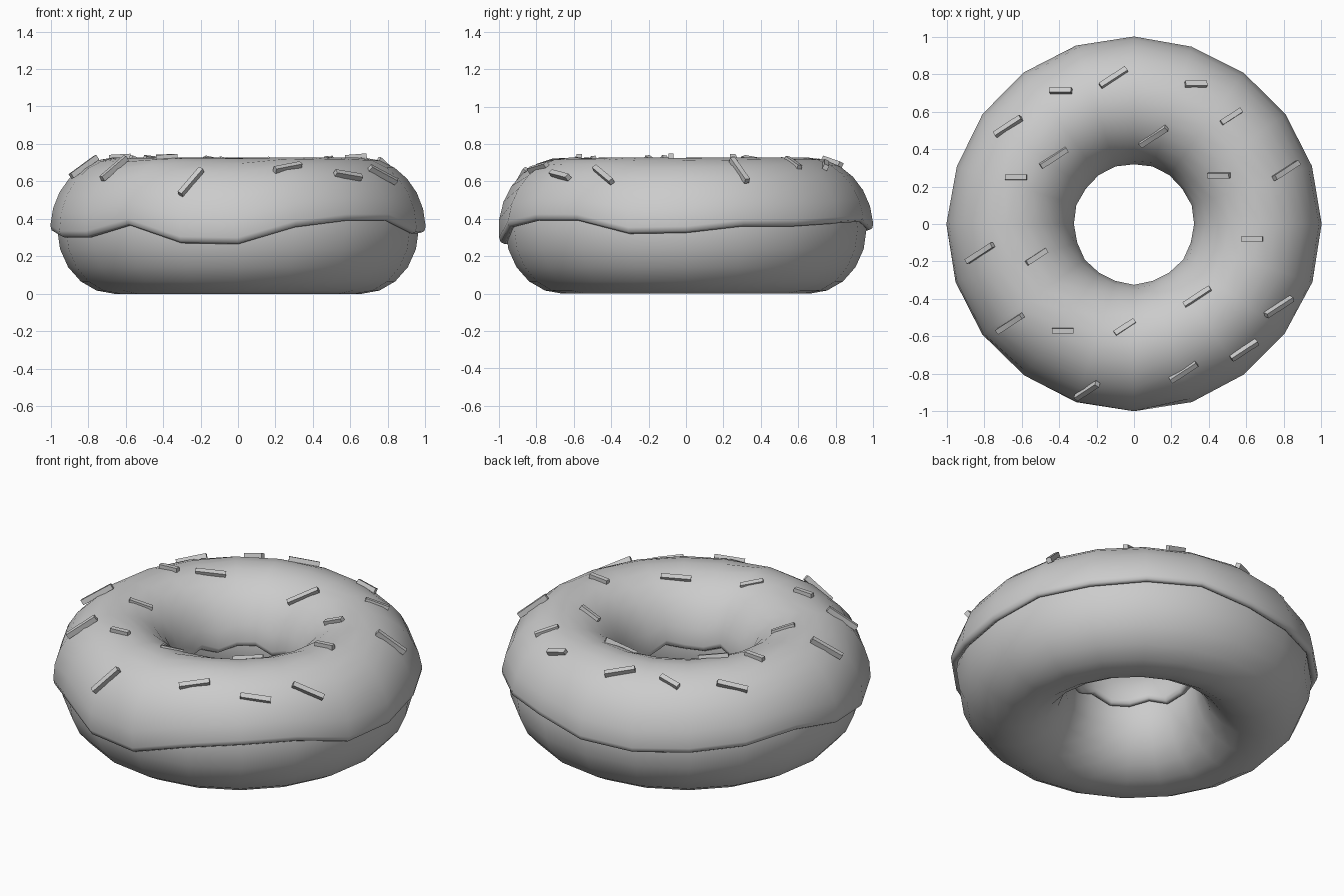
import bpy, bmesh
from math import sin, cos, asin, acos, pi, radians, hypot
from mathutils import Vector, Matrix

if "Cube" in bpy.data.objects:
    bpy.data.objects.remove(bpy.data.objects["Cube"])

SEG = 20             # sides around the ring
R, ZC = 0.66, 0.345  # ring radius and height of the section centre
RX, RZ = 0.305, 0.345  # dough section radii
THICK = 0.037        # icing thickness


def section(t, off):
    """Point (radius, z) on the ring's section, offset from the dough."""
    return R + (RX + off) * cos(t), ZC + (RZ + off) * sin(t)


def finish(name, bm, smooth=True):
    bmesh.ops.recalc_face_normals(bm, faces=bm.faces)
    for f in bm.faces:
        f.smooth = smooth
    me = bpy.data.meshes.new(name)
    bm.to_mesh(me)
    bm.free()
    ob = bpy.data.objects.new(name, me)
    bpy.context.collection.objects.link(ob)
    return ob


def ring(name, profile):
    """Closed sections, one per side, bridged around the z axis."""
    bm = bmesh.new()
    rows = []
    for i in range(SEG):
        a = 2 * pi * i / SEG
        rows.append([bm.verts.new((r * cos(a), r * sin(a), z)) for r, z in profile(i)])
    n = len(rows[0])
    for i in range(SEG):
        p, q = rows[i], rows[(i + 1) % SEG]
        for j in range(n):
            k = (j + 1) % n
            bm.faces.new((p[j], q[j], q[k], p[k]))
    return finish(name, bm)


# Dough
ring("dough", lambda i: [section(2 * pi * j / 20, 0) for j in range(20)])

# Icing: wavy outer drip height for each side, gentler wave in the hole
DRIP = [.325, .36, .36, .375, .385, .34, .33, .345, .36, .39,
        .33, .30, .30, .365, .27, .265, .355, .39, .39, .32]


def icing_section(i):
    outer, inner = DRIP[i], 0.36 + 0.025 * sin(i * 2.2)

    def at(z, off):
        return asin((z - ZC) / (RZ + off))

    a, b = at(outer + .035, THICK), pi - at(inner + .035, THICK)
    pts = [section(at(outer + .015, -.008), -.008),
           section(at(outer, .012), .012),
           section(at(outer + .01, .031), .031)]
    pts += [section(a + (b - a) * j / 12, THICK) for j in range(13)]
    pts += [section(pi - at(inner + .01, .031), .031),
            section(pi - at(inner, .012), .012),
            section(pi - at(inner + .015, -.008), -.008)]
    # underside buried just inside the dough
    pts += [section(b + (a - b) * j / 10, -.012) for j in range(1, 10)]
    return pts


ring("icing", icing_section)

# Sprinkles: x, y, lift; laid along the icing surface
STRAIGHT = [(-.39, .71, .003), (.33, .745, .003), (-.63, .25, .003),
            (.455, .26, .003), (.63, -.08, .004), (-.38, -.57, .003)]
SLANTED = [(-.11, .78, .005), (-.67, .52, .005), (.105, .47, .005), (-.43, .355, .005),
           (.81, .285, .005), (-.82, -.155, .005), (-.66, -.53, .005), (.34, -.39, .004),
           (.77, -.44, .007), (.585, -.67, .007), (.265, -.79, .0), (-.25, -.885, .007)]
SHORT = [(-.52, -.175, -.004), (-.05, -.55, -.006), (.52, .575, -.008)]

bm = bmesh.new()
for group, angle, length in ((STRAIGHT, 0, .115), (SLANTED, 33, .165), (SHORT, 33, .125)):
    for x, y, lift in group:
        rho = hypot(x, y)
        t = acos((rho - R) / (RX + THICK))
        r, z = section(t, THICK)
        nr, nz = cos(t) / (RX + THICK), sin(t) / (RZ + THICK)
        normal = Vector((nr * x / rho, nr * y / rho, nz)).normalized()
        d = Vector((cos(radians(angle)), sin(radians(angle)), 0))
        d.z = -(d.x * normal.x + d.y * normal.y) / normal.z
        # steep spots keep the same length seen from above
        stretch = min(d.length, 1.15)
        d.normalize()
        side = normal.cross(d)
        m = Matrix((d, side, normal)).transposed().to_4x4()
        m.translation = Vector((x, y, z)) + normal * lift
        m = m @ Matrix.Diagonal((length * stretch, .028, .03, 1))
        bmesh.ops.create_cube(bm, size=1, matrix=m)
finish("sprinkles", bm, smooth=False)
